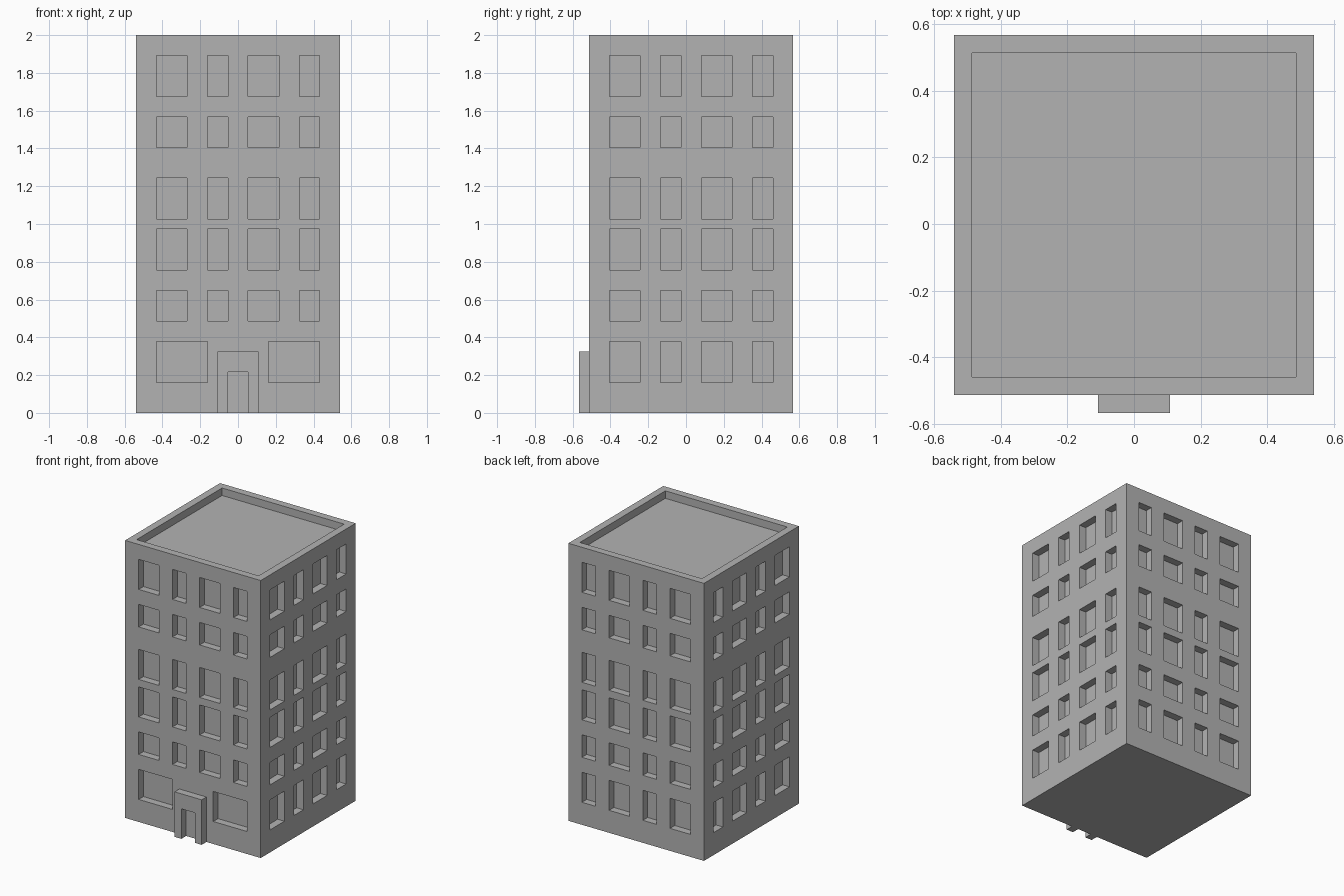
import bpy
import bmesh

U = 2 / 37            # building module: the tower is 37 modules tall
HALF = 10             # half the tower width in modules
SHIFT = 0.5           # tower sits slightly back to leave room for the portal

default = bpy.data.objects.get("Cube")
if default:
    bpy.data.objects.remove(default, do_unlink=True)

# Single concrete colour
concrete = bpy.data.materials.new("concrete_grey")
concrete.use_nodes = True
grey = (0.45, 0.45, 0.45, 1)
concrete.diffuse_color = grey
concrete.node_tree.nodes["Principled BSDF"].inputs["Base Color"].default_value = grey


def add_box(bm, xs, ys, zs):
    """Add a box given its (min, max) ranges in modules."""
    corners = bmesh.ops.create_cube(bm, size=1)["verts"]
    for v in corners:
        for axis, (low, high) in enumerate((xs, ys, zs)):
            v.co[axis] = (high if v.co[axis] > 0 else low) * U


def make_object(name, bm):
    bmesh.ops.recalc_face_normals(bm, faces=bm.faces)
    mesh = bpy.data.meshes.new(name)
    bm.to_mesh(mesh)
    bm.free()
    mesh.materials.append(concrete)
    obj = bpy.data.objects.new(name, mesh)
    bpy.context.collection.objects.link(obj)
    return obj


# Tower block
bm = bmesh.new()
add_box(bm, (-HALF, HALF), (-HALF + SHIFT, HALF + SHIFT), (0, 37))
tower = make_object("tower", bm)

# Window columns and storeys, in modules
columns = [(-8, -5), (-3, -1), (1, 4), (6, 8)]
shop_columns = [(-8, -3), (3, 8)]
storeys = [(3, 7), (9, 12), (14, 18), (19, 23), (26, 29), (31, 35)]
near, far = (-HALF - 1, -HALF + 1), (HALF - 1, HALF + 1)


def shifted(span):
    return span[0] + SHIFT, span[1] + SHIFT


# Recesses: windows on all four walls, and the sunken roof
bm = bmesh.new()
for level, zs in enumerate(storeys):
    for span in columns:
        add_box(bm, span, shifted(far), zs)
        add_box(bm, near, shifted(span), zs)
        add_box(bm, far, shifted(span), zs)
    for span in (shop_columns if level == 0 else columns):
        add_box(bm, span, shifted(near), zs)
add_box(bm, (-HALF + 1, HALF - 1), shifted((-HALF + 1, HALF - 1)), (36, 38))
cutter = make_object("recess_cutter", bm)
cutter.hide_render = True

cut = tower.modifiers.new("recesses", 'BOOLEAN')
cut.operation = 'DIFFERENCE'
cut.solver = 'EXACT'
cut.object = cutter
bpy.context.view_layer.objects.active = tower
tower.select_set(True)
bpy.ops.object.modifier_apply(modifier=cut.name)
bpy.data.objects.remove(cutter, do_unlink=True)

# Entrance portal: an upside-down U extruded from the front wall
outline = [(-2, 0), (-2, 6), (2, 6), (2, 0), (1, 0), (1, 4), (-1, 4), (-1, 0)]
wall = -HALF + SHIFT
bm = bmesh.new()
face = bm.faces.new([bm.verts.new((x * U, wall * U, z * U)) for x, z in outline])
front = bmesh.ops.extrude_face_region(bm, geom=[face], use_keep_orig=True)["geom"]
bmesh.ops.translate(bm, vec=(0, -U, 0),
                    verts=[g for g in front if isinstance(g, bmesh.types.BMVert)])
make_object("entrance_portal", bm)
